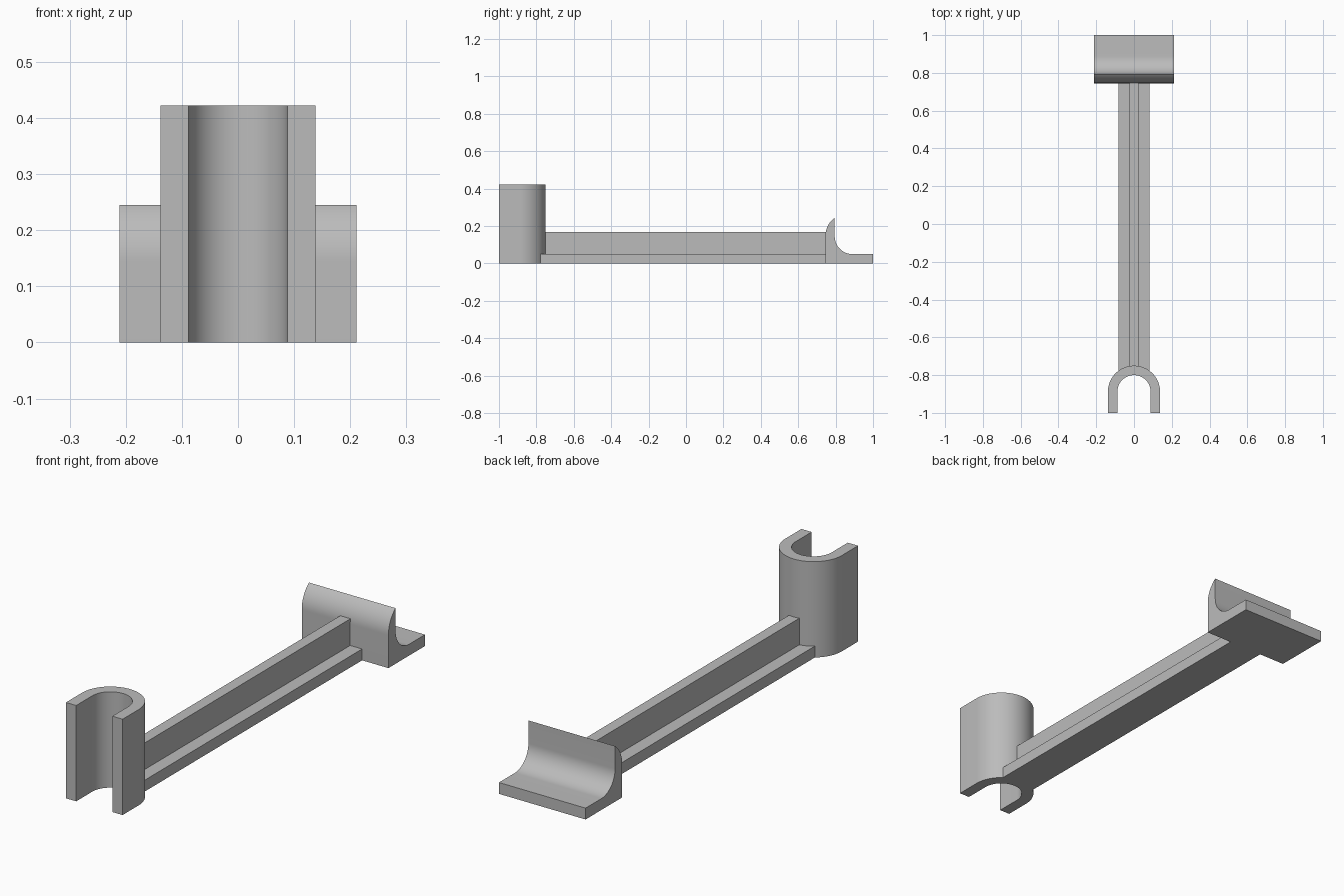
import bpy
import bmesh
from math import sin, cos, pi, radians, asin
from mathutils import Vector

cube = bpy.data.objects.get("Cube")
if cube:
    bpy.data.objects.remove(cube, do_unlink=True)

# Single grey plastic
GREY = (0.5, 0.5, 0.5, 1.0)
grey = bpy.data.materials.new("grey plastic")
grey.use_nodes = True
grey.diffuse_color = GREY
grey.node_tree.nodes["Principled BSDF"].inputs["Base Color"].default_value = GREY


def arc(cx, cy, r, start, end, steps):
    """Points along a circular arc, angles in radians."""
    angles = [start + (end - start) * i / steps for i in range(steps + 1)]
    return [(cx + r * cos(a), cy + r * sin(a)) for a in angles]


def extrude(name, outline, to_3d, direction):
    """Extrude a closed 2D outline into a solid."""
    bm = bmesh.new()
    face = bm.faces.new([bm.verts.new(to_3d(u, v)) for u, v in outline])
    result = bmesh.ops.extrude_face_region(bm, geom=[face], use_keep_orig=True)
    moved = [g for g in result["geom"] if isinstance(g, bmesh.types.BMVert)]
    bmesh.ops.translate(bm, verts=moved, vec=Vector(direction))
    bmesh.ops.recalc_face_normals(bm, faces=bm.faces)
    mesh = bpy.data.meshes.new(name)
    bm.to_mesh(mesh)
    bm.free()
    mesh.materials.append(grey)
    obj = bpy.data.objects.new(name, mesh)
    bpy.context.collection.objects.link(obj)
    bpy.ops.object.select_all(action="DESELECT")
    obj.select_set(True)
    bpy.context.view_layer.objects.active = obj
    bpy.ops.object.shade_smooth_by_angle(angle=radians(25))
    return obj


# Upright U-shaped clip, open to the front
OUTER, INNER, CLIP_Y = 0.138, 0.088, -0.888
clip = [(OUTER, -1)] + arc(0, CLIP_Y, OUTER, 0, pi, 40) + [(-OUTER, -1), (-INNER, -1)]
clip += arc(0, CLIP_Y, INNER, pi, 0, 40) + [(INNER, -1)]
extrude("u_clip", clip, lambda x, y: (x, y, 0), (0, 0, 0.422))

# Long arm: flat flange with a central rib, an inverted T in section
FLANGE, RIB, FLANGE_Z, RIB_Z = 0.083, 0.025, 0.05, 0.167
half = [(FLANGE, 0), (FLANGE, FLANGE_Z), (RIB, FLANGE_Z), (RIB, RIB_Z)]
section = half + [(-x, z) for x, z in reversed(half)]
extrude("arm", section, lambda x, z: (x, -0.778, z), (0, 1.54, 0))

# Rear foot with a rounded lip and a hollow curve down to the base
LIP_R, FILLET, CURVE_Z = 0.125, 0.095, 0.145
foot = [(0.745, 0), (1, 0), (1, 0.05)]
foot += arc(0.89, CURVE_Z, FILLET, 1.5 * pi, pi, 20)
foot += arc(0.87, CURVE_Z, LIP_R, pi - asin(0.8), pi, 16)
extrude("rear_foot", foot, lambda y, z: (-0.211, y, z), (0.422, 0, 0))
